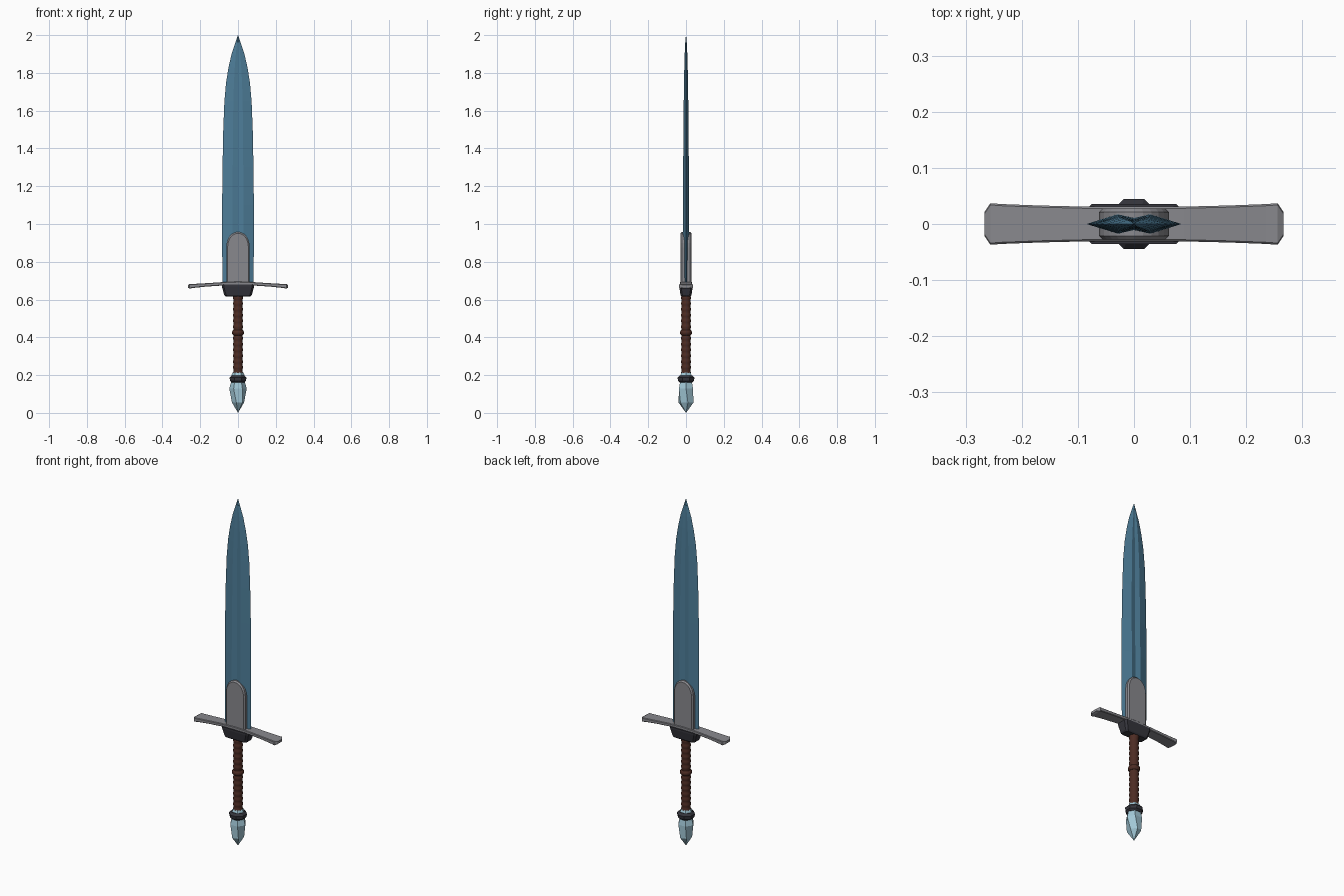
import bpy, bmesh, math

if "Cube" in bpy.data.objects:
    bpy.data.objects.remove(bpy.data.objects["Cube"])


def material(name, rgb):
    m = bpy.data.materials.new(name)
    m.diffuse_color = (*rgb, 1.0)
    m.use_nodes = True
    m.node_tree.nodes["Principled BSDF"].inputs["Base Color"].default_value = m.diffuse_color
    return m


BLUE = material("blade blue steel", (0.075, 0.205, 0.315))
GREY = material("grey steel", (0.25, 0.25, 0.27))
DARK = material("dark iron", (0.035, 0.035, 0.045))
BROWN = material("brown leather", (0.075, 0.025, 0.017))
ICE = material("pale crystal", (0.36, 0.58, 0.68))


def loft(name, rings, mat, smooth=None, bevel=0.0):
    """Skin a list of equal-length closed rings and cap both ends."""
    bm = bmesh.new()
    rows = [[bm.verts.new(p) for p in r] for r in rings]
    n = len(rows[0])
    for a, b in zip(rows, rows[1:]):
        for i in range(n):
            j = (i + 1) % n
            bm.faces.new((a[i], a[j], b[j], b[i]))
    bm.faces.new(rows[0][::-1])
    bm.faces.new(rows[-1])
    bmesh.ops.remove_doubles(bm, verts=bm.verts, dist=1e-5)
    bmesh.ops.recalc_face_normals(bm, faces=bm.faces)
    me = bpy.data.meshes.new(name)
    bm.to_mesh(me)
    bm.free()
    me.materials.append(mat)
    ob = bpy.data.objects.new(name, me)
    bpy.context.collection.objects.link(ob)
    if bevel:
        mod = ob.modifiers.new("bevel", 'BEVEL')
        mod.width = bevel
        mod.segments = 1
        mod.limit_method = 'ANGLE'
        mod.angle_limit = math.radians(40)
    if smooth:
        bpy.context.view_layer.objects.active = ob
        ob.select_set(True)
        bpy.ops.object.shade_smooth_by_angle(angle=math.radians(smooth))
        ob.select_set(False)
    return ob


def ellipse(rx, ry, z, n, phase=0.0):
    return [(rx * math.cos(2 * math.pi * i / n + phase),
             ry * math.sin(2 * math.pi * i / n + phase), z) for i in range(n)]


def chamfered(hx, hy, c, z):
    return [(hx, -hy + c, z), (hx, hy - c, z), (hx - c, hy, z), (-hx + c, hy, z),
            (-hx, hy - c, z), (-hx, -hy + c, z), (-hx + c, -hy, z), (hx - c, -hy, z)]


# Blade: double-edged with a shallow central groove on both faces
stations = [(0.67, 0.081, 0.018), (0.9, 0.0845, 0.0175), (1.1, 0.084, 0.0165),
            (1.3, 0.082, 0.015), (1.5, 0.078, 0.0135), (1.65, 0.072, 0.012),
            (1.75, 0.063, 0.0105), (1.83, 0.050, 0.009), (1.9, 0.034, 0.007),
            (1.96, 0.014, 0.004), (2.0, 0.0005, 0.0005)]
blade = []
for z, w, t in stations:
    r, g = 0.34 * w, 0.62 * t
    blade.append([(w, 0, z), (r, t, z), (0, g, z), (-r, t, z),
                  (-w, 0, z), (-r, -t, z), (0, -g, z), (r, -t, z)])
loft("blade", blade, BLUE)

# Arched plate clasping the blade root
outline = [(-0.062, 0.68), (0.062, 0.68)]
for i in range(13):
    a = math.pi * i / 12
    outline.append((0.062 * math.cos(a), 0.875 + 0.083 * math.sin(a) ** 0.9
                    if 0 < i < 12 else 0.875))
loft("blade_plate", [[(x, y, z) for x, z in outline] for y in (-0.028, 0.028)],
     GREY, bevel=0.007)

# Drooping crossguard with flared, chamfered ends
guard = []
for x, hy, hz in [(-0.266, 0.022, 0.007), (-0.256, 0.037, 0.012), (-0.235, 0.0355, 0.0105),
                  (-0.17, 0.033, 0.009), (-0.09, 0.031, 0.009), (0, 0.031, 0.009)]:
    zc = 0.686 - 0.016 * (abs(x) / 0.26) ** 1.5
    c = 0.003
    guard.append([(x, -hy + c, zc - hz), (x, hy - c, zc - hz), (x, hy, zc - hz + c),
                  (x, hy, zc + hz - c), (x, hy - c, zc + hz), (x, -hy + c, zc + hz),
                  (x, -hy, zc + hz - c), (x, -hy, zc - hz + c)])
guard += [[(-x, y, z) for x, y, z in r] for r in guard[-2::-1]]
loft("crossguard", guard, GREY)

# Tapered dark block under the guard
loft("guard_block", [chamfered(0.066, 0.024, 0.010, 0.617), chamfered(0.073, 0.029, 0.010, 0.624),
                     chamfered(0.085, 0.036, 0.010, 0.668), chamfered(0.085, 0.036, 0.010, 0.679)],
     DARK)

# Leather grip: stack of shallow wrapped ribs
grip = []
ribs, z0, z1 = 14, 0.195, 0.625
for k in range(ribs * 4 + 1):
    r = 0.0225 + 0.0035 * abs(math.sin(math.pi * k / 4))
    grip.append(ellipse(r, r, z0 + (z1 - z0) * k / (ribs * 4), 16))
loft("grip", grip, BROWN, smooth=40)

# Raised leather band in the middle of the grip
loft("grip_band", [ellipse(r, r, z, 16) for z, r in
                   [(0.411, 0.024), (0.416, 0.030), (0.425, 0.032), (0.434, 0.030), (0.439, 0.024)]],
     BROWN, smooth=40)

# Dark pommel collar
ph = math.pi / 8
loft("pommel_collar", [ellipse(r, r, z, 8, ph) for z, r in
                       [(0.160, 0.036), (0.169, 0.046), (0.187, 0.048), (0.199, 0.036)]], DARK)

# Faceted crystal pommel, its top poking through the collar
loft("pommel_crystal", [ellipse(rx, ry, z, 6, p) for z, rx, ry, p in
                        [(0.0, 0.0, 0.0, 0.25), (0.055, 0.033, 0.041, 0.25),
                         (0.128, 0.046, 0.043, 0.0), (0.165, 0.036, 0.036, 0.0),
                         (0.200, 0.034, 0.034, 0.0), (0.214, 0.028, 0.028, 0.0)]], ICE)
